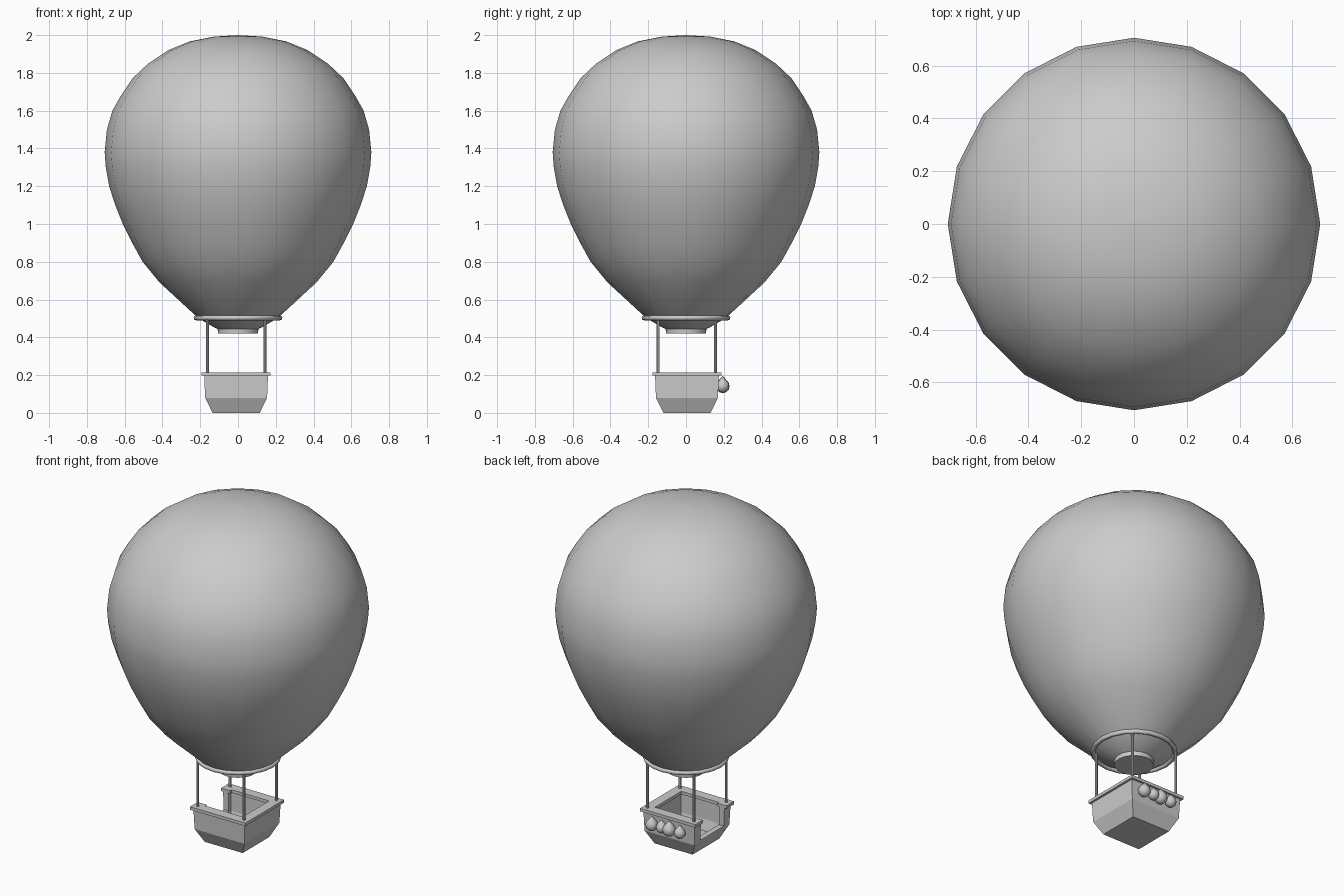
import bpy, bmesh, math

if "Cube" in bpy.data.objects:
    bpy.data.objects.remove(bpy.data.objects["Cube"])

CX, CY = -0.01, 0.005      # basket centre


def finish(name, bm, smooth=None):
    bmesh.ops.recalc_face_normals(bm, faces=bm.faces)
    me = bpy.data.meshes.new(name)
    bm.to_mesh(me)
    bm.free()
    ob = bpy.data.objects.new(name, me)
    bpy.context.collection.objects.link(ob)
    if smooth:
        bpy.ops.object.select_all(action='DESELECT')
        ob.select_set(True)
        bpy.context.view_layer.objects.active = ob
        bpy.ops.object.shade_smooth_by_angle(angle=math.radians(smooth))
    return ob


def loft(bm, rings, closed=False):
    """Skin a list of vertex-coordinate rings; cap the ends unless closed."""
    vs = [[bm.verts.new(p) for p in r] for r in rings]
    n = len(vs[0])
    pairs = list(zip(vs, vs[1:])) + ([(vs[-1], vs[0])] if closed else [])
    for a, b in pairs:
        for i in range(n):
            j = (i + 1) % n
            bm.faces.new((a[i], a[j], b[j], b[i]))
    if not closed:
        bm.faces.new(vs[0])
        bm.faces.new(vs[-1])


def lathe(name, profile, n, loc=(0, 0, 0), closed=False, smooth=40):
    bm = bmesh.new()
    loft(bm, [[(loc[0] + r * math.cos(2 * math.pi * i / n),
                loc[1] + r * math.sin(2 * math.pi * i / n), loc[2] + z)
               for i in range(n)] for r, z in profile], closed)
    bmesh.ops.remove_doubles(bm, verts=bm.verts, dist=1e-4)
    return finish(name, bm, smooth)


def square_loft(name, profile, closed=False):
    bm = bmesh.new()
    loft(bm, [[(CX + sx * h, CY + sy * h, z)
               for sx, sy in ((-1, -1), (1, -1), (1, 1), (-1, 1))]
              for h, z in profile], closed)
    return finish(name, bm)


# balloon envelope with burner mouth
lathe("envelope", [
    (0.106, 0.42), (0.108, 0.445), (0.125, 0.452), (0.185, 0.487), (0.225, 0.515),
    (0.317, 0.60), (0.415, 0.69), (0.505, 0.80), (0.56, 0.90), (0.61, 1.00),
    (0.65, 1.10), (0.682, 1.20), (0.70, 1.30), (0.706, 1.38), (0.694, 1.50),
    (0.665, 1.60), (0.62, 1.68), (0.56, 1.77), (0.475, 1.85), (0.37, 1.92),
    (0.255, 1.967), (0.13, 1.992), (0.0005, 2.0)], 20)

# load ring
lathe("load_ring", [(0.222 + 0.013 * math.cos(k * math.pi / 4),
                     0.503 + 0.013 * math.sin(k * math.pi / 4)) for k in range(8)],
      20, closed=True, smooth=60)

# basket shell and rim
basket = square_loft("basket", [(0.125, 0), (0.164, 0.08), (0.169, 0.203),
                                (0.135, 0.203), (0.132, 0.085), (0.115, 0.025)])
rim = square_loft("basket_rim", [(0.182, 0.197), (0.182, 0.215),
                                 (0.124, 0.215), (0.124, 0.197)], closed=True)

# doorway in the left wall
bpy.ops.mesh.primitive_cube_add(size=1, location=(CX - 0.155, CY, 0.19))
cutter = bpy.context.object
cutter.name = "doorway_cutter"
cutter.scale = (0.12, 0.22, 0.2)
cutter.hide_render = True
for ob in (basket, rim):
    m = ob.modifiers.new("doorway", 'BOOLEAN')
    m.object = cutter
    m.operation = 'DIFFERENCE'
    m.solver = 'EXACT'
    bpy.context.view_layer.objects.active = ob
    bpy.ops.object.modifier_apply(modifier=m.name)
bpy.data.objects.remove(cutter)

# corner posts
for sx in (-1, 1):
    for sy in (-1, 1):
        lathe("corner_post", [(0.008, 0.2), (0.008, 0.505)], 8,
              (CX + sx * 0.152, CY + sy * 0.152, 0))

# sandbags hanging on the back wall
for x, r in ((0.09, 0.035), (0.025, 0.031), (-0.025, 0.037), (-0.095, 0.032)):
    lathe("sandbag", [(0.0005, -r), (0.5 * r, -0.87 * r), (0.87 * r, -0.5 * r), (r, 0),
                      (0.85 * r, 0.5 * r), (0.5 * r, 0.9 * r), (0.2 * r, 1.25 * r),
                      (0.0005, 1.45 * r)], 12, (x, 0.194, 0.142), smooth=60)
